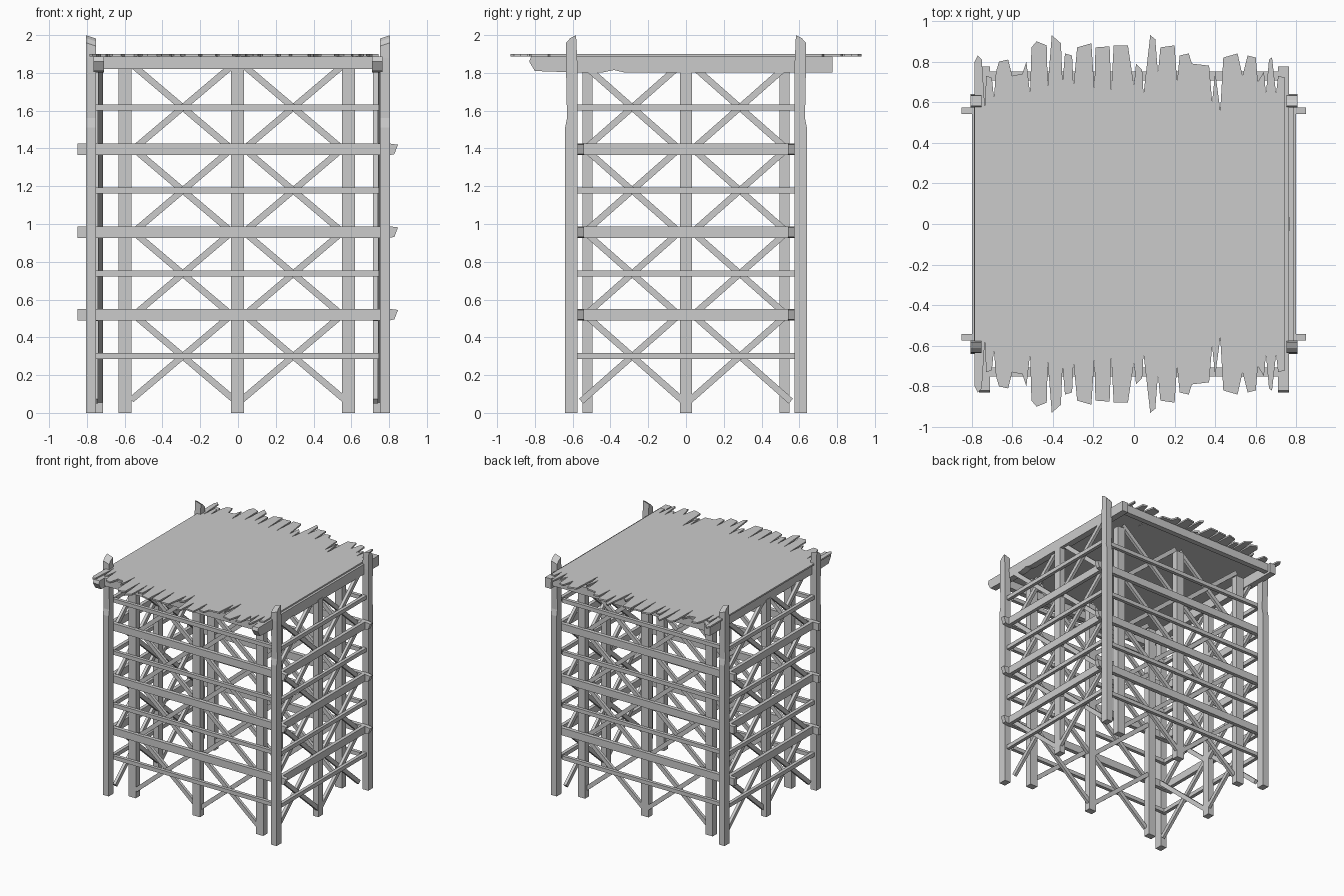
import bpy, bmesh, math
from mathutils import Vector, Matrix


def prism(name, pts, axis, lo, hi):
    """Extrude a 2D outline along an axis: x -> (y,z), y -> (x,z), z -> (x,y)."""
    def place(p, d):
        return {'x': (d, p[0], p[1]), 'y': (p[0], d, p[1]), 'z': (p[0], p[1], d)}[axis]
    bm = bmesh.new()
    face = bm.faces.new([bm.verts.new(place(p, lo)) for p in pts])
    ext = bmesh.ops.extrude_face_region(bm, geom=[face])
    shift = Vector(place((0, 0), hi - lo))
    bmesh.ops.translate(bm, vec=shift, verts=[g for g in ext['geom'] if isinstance(g, bmesh.types.BMVert)])
    bmesh.ops.recalc_face_normals(bm, faces=bm.faces[:])
    me = bpy.data.meshes.new(name)
    bm.to_mesh(me)
    bm.free()
    ob = bpy.data.objects.new(name, me)
    bpy.context.collection.objects.link(ob)
    return ob


def box(name, x0, x1, y0, y1, z0, z1):
    return prism(name, [(x0, y0), (x1, y0), (x1, y1), (x0, y1)], 'z', z0, z1)


def brace(name, a, b, axis, c, w=0.034, t=0.024):
    """Diagonal plank from a to b lying in a plane at depth c."""
    d = Vector((b[0] - a[0], b[1] - a[1])).normalized()
    n = Vector((-d.y, d.x)) * w / 2
    a, b = Vector(a), Vector(b)
    return prism(name, [a + n, b + n, b - n, a - n], axis, c - t / 2, c + t / 2)


# Outer corner posts with splintered tops
for sx in (-1, 1):
    for sy in (-1, 1):
        pts = [(0.575, 0), (0.64, 0), (0.64, 1.51), (0.63, 1.56), (0.636, 1.88),
               (0.634, 1.96), (0.612, 1.985), (0.582, 2.0), (0.575, 1.85)]
        post = prism("corner_post", [(sy * y, z) for y, z in pts], 'x',
                     min(sx * 0.752, sx * 0.806), max(sx * 0.752, sx * 0.806))
        for v in post.data.vertices:      # worn inner edge at the top
            if v.co.z > 1.9 and abs(v.co.x) < 0.77:
                v.co.z -= 0.018

# Inner posts
for sy in (-1, 1):
    for x in (-0.598, -0.003, 0.585):
        box("inner_post", x - 0.034, x + 0.034, sy * 0.522 - 0.027, sy * 0.522 + 0.027, 0, 1.82)
for sx in (-1, 1):
    box("side_post", sx * 0.742 - 0.026, sx * 0.742 + 0.026, -0.032, 0.032, 0, 1.82)

# Horizontal rails: thin ones at the brace crossings
for z in (0.3, 0.737, 1.178, 1.617):
    for s in (-1, 1):
        box("thin_rail", -0.757, 0.747, s * 0.56 - 0.014, s * 0.56 + 0.014, z - 0.016, z + 0.016)
        box("thin_side_rail", s * 0.775 - 0.014, s * 0.775 + 0.014, -0.577, 0.577, z - 0.016, z + 0.016)

# Thick beams with one broken end
for z in (0.52, 0.957, 1.395):
    for s in (-1, 1):
        prism("thick_beam", [(-0.85, z - 0.031), (0.80, z - 0.031), (0.828, z - 0.025),
                             (0.847, z + 0.025), (0.80, z + 0.031), (-0.85, z + 0.031)],
              'y', s * 0.558 - 0.017, s * 0.558 + 0.017)
        box("thick_side_beam", s * 0.782 - 0.015, s * 0.782 + 0.015, -0.575, 0.575, z - 0.031, z + 0.031)

# Crossed braces, two bays and four levels on every face
for zc in (0.3, 0.737, 1.178, 1.617):
    h = 0.238
    for s in (-1, 1):
        for k in (-1, 1):
            for q in (-1, 1):
                off = q * 0.012
                brace("front_brace" if s < 0 else "back_brace",
                      (k * 0.02, zc - q * h * 0.97), (k * 0.565, zc + q * h * 0.97), 'y', s * 0.525 + off)
                brace("side_brace", (k * 0.015, zc - q * h), (k * 0.555, zc + q * h),
                      'x', s * 0.74 + off)

# Top frame
for s in (-1, 1):
    prism("top_side_beam", [(-0.80, 1.81), (-0.60, 1.803), (-0.44, 1.803), (-0.38, 1.815), (-0.33, 1.803),
                            (0.775, 1.803), (0.775, 1.887), (-0.82, 1.887), (-0.83, 1.86)],
          'x', s * 0.737 - 0.027, s * 0.737 + 0.027)
    box("top_cross_beam", -0.72, 0.715, s * 0.73 - 0.022, s * 0.73 + 0.022, 1.82, 1.887)

# Deck with splintered plank ends front and back
edge = [(-.785, .80), (-.77, .83), (-.75, .81), (-.735, .58), (-.728, .73), (-.70, .72), (-.69, .62),
        (-.68, .75), (-.665, .80), (-.62, .81), (-.6, .73), (-.55, .74), (-.53, .80), (-.512, .64),
        (-.505, .87), (-.48, .90), (-.43, .88), (-.425, .68), (-.405, .93), (-.36, .89), (-.352, .70),
        (-.34, .84), (-.305, .83), (-.298, .68), (-.28, .87), (-.21, .89), (-.195, .66), (-.19, .87),
        (-.12, .875), (-.112, .66), (-.1, .88), (-.03, .88), (0, .68), (.01, .79), (.04, .76),
        (.047, .64), (.08, .93), (.105, .91), (.118, .74), (.13, .87), (.20, .88), (.212, .70),
        (.225, .83), (.27, .84), (.285, .79), (.37, .78), (.385, .60), (.40, .75), (.425, .56),
        (.44, .82), (.51, .84), (.535, .73), (.56, .83), (.60, .82), (.61, .70), (.64, .75),
        (.65, .64), (.665, .81), (.68, .82), (.70, .64), (.71, .73), (.745, .72)]
prism("plank_deck", edge + [(x, -y) for x, y in reversed(edge)], 'z', 1.886, 1.899)
